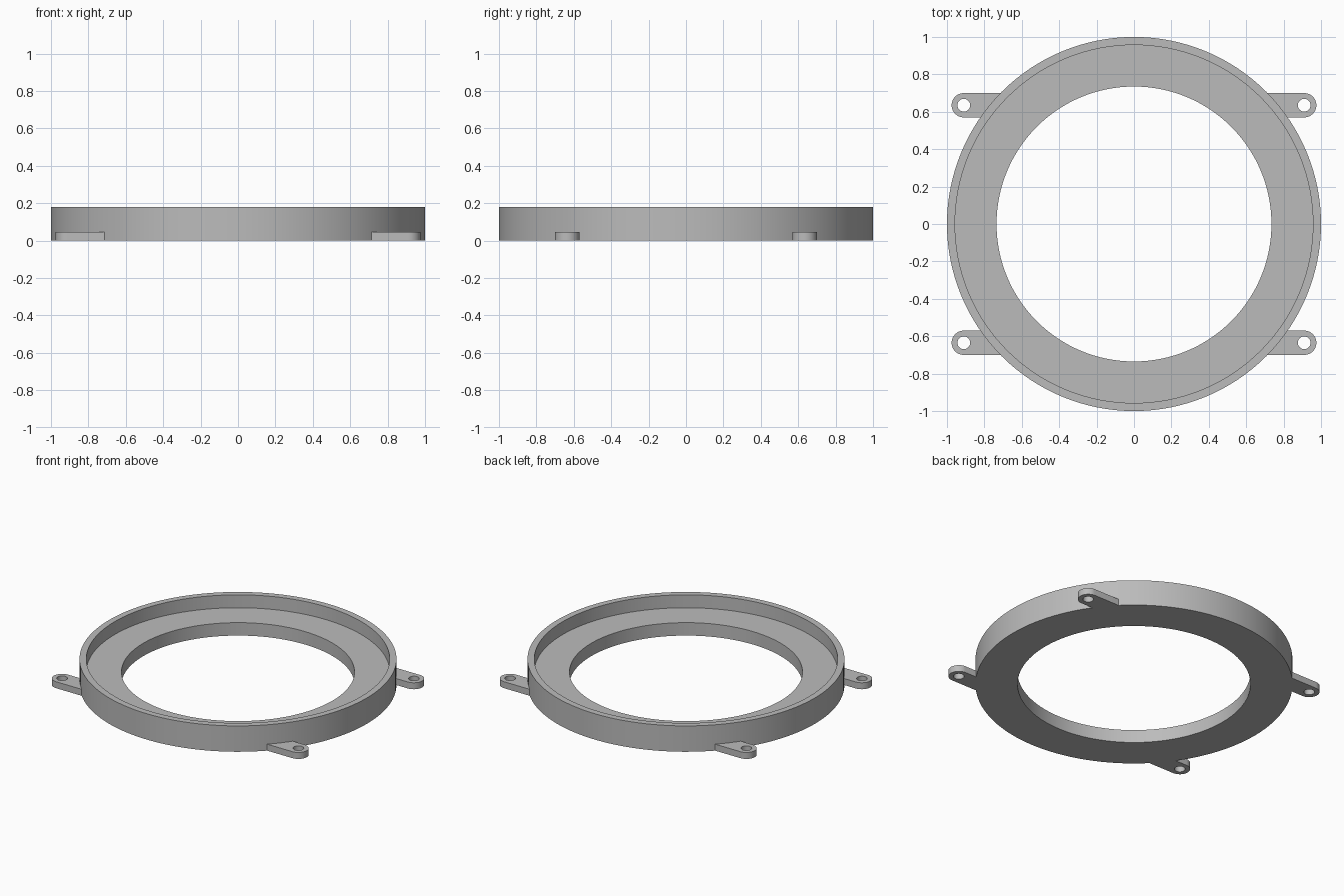
import bpy, bmesh
from math import sin, cos, pi, asin

cube = bpy.data.objects.get("Cube")
if cube:
    bpy.data.objects.remove(cube)

SEGMENTS = 128
HEIGHT, FLOOR, TAB_HEIGHT = 0.18, 0.09, 0.045
OUTER, LIP, BORE = 1.0, 0.957, 0.735
HOLE_X, HOLE_Y, TAB_R, HOLE_R = 0.91, 0.635, 0.065, 0.034

grey = bpy.data.materials.new("plain_grey")
grey.use_nodes = True
colour = (0.5, 0.5, 0.5, 1)
grey.diffuse_color = colour
grey.node_tree.nodes["Principled BSDF"].inputs["Base Color"].default_value = colour


def finish(bm, name):
    bmesh.ops.recalc_face_normals(bm, faces=bm.faces)
    mesh = bpy.data.meshes.new(name)
    bm.to_mesh(mesh)
    bm.free()
    mesh.materials.append(grey)
    obj = bpy.data.objects.new(name, mesh)
    bpy.context.collection.objects.link(obj)
    bpy.ops.object.select_all(action="DESELECT")
    obj.select_set(True)
    bpy.context.view_layer.objects.active = obj
    bpy.ops.object.shade_smooth_by_angle(angle=pi / 6)
    return obj


def arc(cx, cy, r, start, end, steps):
    angles = [start + (end - start) * i / steps for i in range(steps + 1)]
    return [(cx + r * cos(a), cy + r * sin(a)) for a in angles]


def loop(bm, points):
    verts = [bm.verts.new((x, y, 0)) for x, y in points]
    return [bm.edges.new((v, verts[i - 1])) for i, v in enumerate(verts)]


# Stepped ring: raised lip around a flat floor with a wide bore
bm = bmesh.new()
profile = [(BORE, 0), (OUTER, 0), (OUTER, HEIGHT), (LIP, HEIGHT), (LIP, FLOOR), (BORE, FLOOR)]
rings = [[bm.verts.new((r * cos(2 * pi * i / SEGMENTS), r * sin(2 * pi * i / SEGMENTS), z))
          for i in range(SEGMENTS)] for r, z in profile]
for k, ring in enumerate(rings):
    previous = rings[k - 1]
    for i in range(SEGMENTS):
        bm.faces.new((previous[i - 1], previous[i], ring[i], ring[i - 1]))
finish(bm, "stepped_ring")

# Mounting tabs: rounded end with a screw hole, inner end following the ring
bm = bmesh.new()
root = OUTER - 0.004
low, high = asin((HOLE_Y - TAB_R) / root), asin((HOLE_Y + TAB_R) / root)
outline = arc(HOLE_X, HOLE_Y, TAB_R, -pi / 2, pi / 2, 24) + arc(0, 0, root, high, low, 8)
edges = loop(bm, outline) + loop(bm, arc(HOLE_X, HOLE_Y, HOLE_R, 0, 2 * pi, 32)[:-1])
bmesh.ops.triangle_fill(bm, edges=edges, use_beauty=True)
extruded = bmesh.ops.extrude_face_region(bm, geom=bm.faces[:], use_keep_orig=True)
top = [g for g in extruded["geom"] if isinstance(g, bmesh.types.BMVert)]
bmesh.ops.translate(bm, verts=top, vec=(0, 0, TAB_HEIGHT))
tabs = finish(bm, "mounting_tabs")
mirror = tabs.modifiers.new("four_corners", "MIRROR")
mirror.use_axis = (True, True, False)
mirror.use_mirror_merge = False
